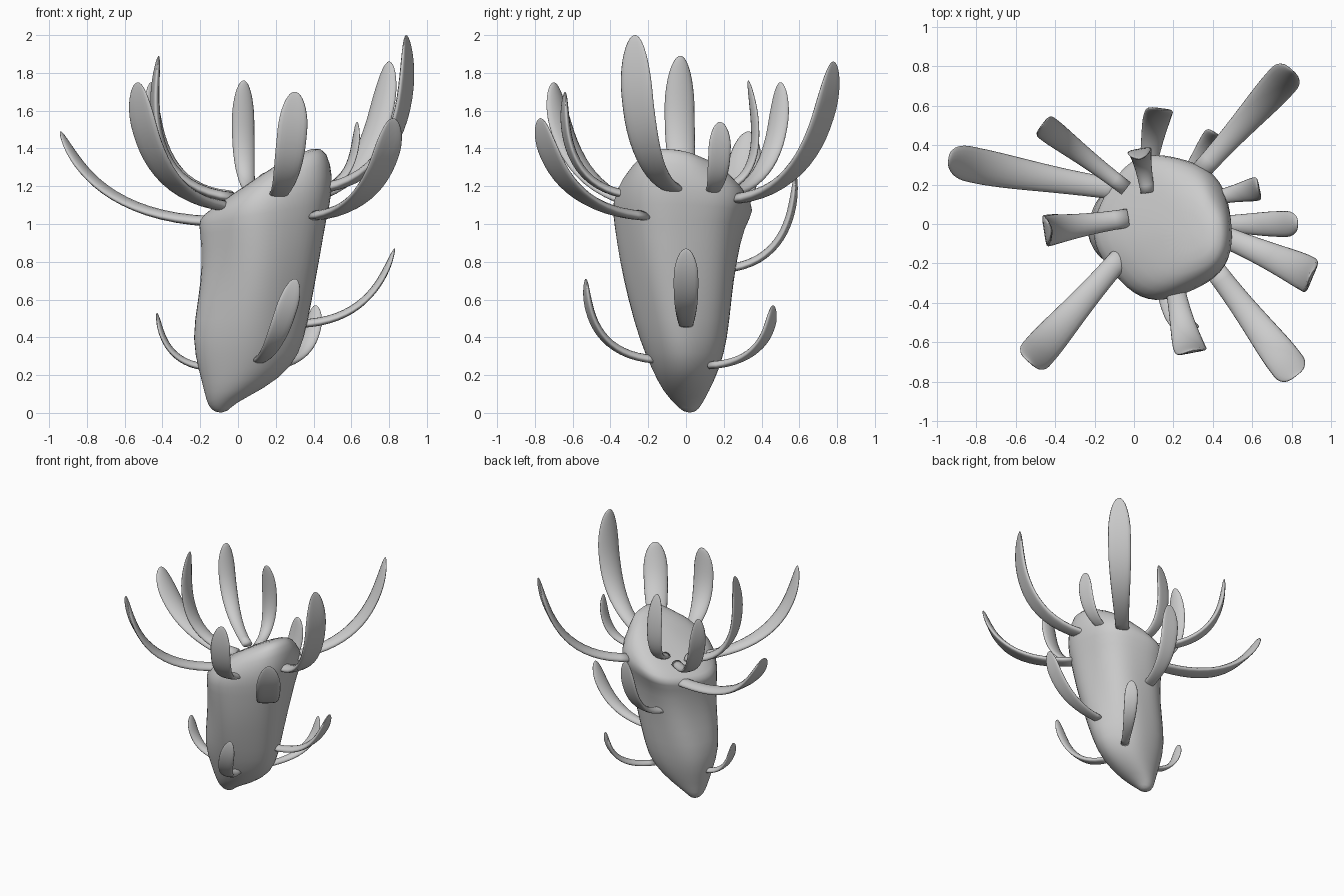
import bpy, math
from mathutils import Vector


def loft(name, rings, levels):
    """Skin a list of closed rings, cap both ends, smooth."""
    n = len(rings[0])
    verts = [p for r in rings for p in r]
    faces = [(i * n + j, i * n + (j + 1) % n, (i + 1) * n + (j + 1) % n, (i + 1) * n + j)
             for i in range(len(rings) - 1) for j in range(n)]
    faces.append(tuple(reversed(range(n))))
    faces.append(tuple(range(len(verts) - n, len(verts))))
    me = bpy.data.meshes.new(name)
    me.from_pydata(verts, [], faces)
    me.polygons.foreach_set("use_smooth", [True] * len(me.polygons))
    ob = bpy.data.objects.new(name, me)
    bpy.context.collection.objects.link(ob)
    if levels:
        mod = ob.modifiers.new("smooth", 'SUBSURF')
        mod.levels = mod.render_levels = levels
    return ob


# Lumpy tapered body: centre x, y, radius x, y, height, slope along x
sections = [
    (-0.09, 0.02, 0.03, 0.03, 0.00, 0.0),
    (-0.09, 0.015, 0.07, 0.07, 0.045, 0.1),
    (-0.02, 0.00, 0.155, 0.12, 0.11, 0.1),
    (0.04, 0.00, 0.25, 0.18, 0.23, 0.05),
    (0.05, -0.01, 0.30, 0.235, 0.39, 0.0),
    (0.09, -0.025, 0.30, 0.275, 0.60, 0.0),
    (0.125, -0.035, 0.31, 0.31, 0.80, 0.05),
    (0.14, -0.03, 0.335, 0.345, 1.00, 0.1),
    (0.155, -0.01, 0.36, 0.38, 1.10, 0.22),
    (0.18, -0.01, 0.325, 0.335, 1.20, 0.38),
    (0.25, -0.03, 0.21, 0.23, 1.305, 0.52),
    (0.28, -0.04, 0.07, 0.08, 1.345, 0.48),
]
SEG = 28
body = []
for cx, cy, rx, ry, z, slope in sections:
    ring = []
    for j in range(SEG):
        a = 2 * math.pi * j / SEG
        k = 1 + 0.035 * math.cos(5 * a + 2.5 * z) * min(1, z * 2)
        if z > 1.15:  # hollow in the back-right shoulder
            k -= 0.15 * math.exp(-((a - 0.6) / 0.35) ** 2)
        x, y = rx * k * math.cos(a), ry * k * math.sin(a)
        tilt_y = -0.13 * max(0, min(1, (z - 1.0) * 4))
        ring.append((cx + x, cy + y, z + slope * x + tilt_y * y))
    body.append(ring)
loft("body", body, 1)


def blade(name, base, tip, width, bulge_x, bulge_y=None, lift=0.06):
    """Curved leaf leaving the body sideways and sweeping upward."""
    p0, p2 = Vector(base), Vector(tip)
    d = p2 - p0
    by = bulge_x if bulge_y is None else bulge_y
    p1 = p0 + Vector((d.x * bulge_x, d.y * by, d.z * lift))
    side = Vector((p0.y - p1.y, p1.x - p0.x, 0)).normalized()
    thick = 0.013 + 0.015 * d.length
    rings = []
    for i in range(23):
        t = min(math.sin(math.pi / 2 * i / 22), 0.9995)
        p = p0 * (1 - t) ** 2 + p1 * 2 * t * (1 - t) + p2 * t * t
        tan = ((p1 - p0) * (1 - t) + (p2 - p1) * t).normalized()
        nrm = tan.cross(side).normalized()
        s = min(1, t / 0.7)
        end = math.sqrt(1 - ((t - 0.78) / 0.22) ** 2) if t > 0.78 else 1
        hw = width / 2 * (0.6 + 0.4 * s * s * (3 - 2 * s)) * end
        th = thick * (1 - 0.25 * t) * end
        ring = []
        for j in range(16):
            a = 2 * math.pi * j / 16
            c = math.cos(a)
            up = math.sin(a) * th - 0.14 * hw * (c * c - 0.5)
            ring.append(p + side * hw * c + nrm * up)
        rings.append(ring)
    loft(name, rings, 0)


# Base point, tip point, width, outward bulge (x, y), lift
blades = [
    # crown
    ((0.40, -0.04, 1.18), (0.89, -0.27, 2.00), 0.18, 1.10, 0.98),
    ((-0.03, 0.03, 1.14), (-0.42, -0.03, 1.89), 0.16, 1.30),
    ((-0.05, -0.15, 1.09), (-0.53, -0.70, 1.75), 0.18, 0.90),
    ((0.20, -0.28, 1.15), (0.30, -0.64, 1.70), 0.16, 0.75, 1.10),
    ((0.40, -0.22, 1.04), (0.82, -0.77, 1.56), 0.18, 0.85),
    ((-0.05, 0.17, 1.01), (-0.94, 0.33, 1.49), 0.18, 0.78, 0.65, -0.02),
    ((-0.04, 0.18, 1.15), (-0.46, 0.50, 1.75), 0.13, 1.00),
    ((0.07, 0.16, 1.18), (0.03, 0.33, 1.76), 0.12, 1.3, 1.75),
    ((0.33, 0.26, 1.13), (0.80, 0.78, 1.86), 0.17, 0.85),
    ((0.40, 0.13, 1.17), (0.63, 0.18, 1.54), 0.12, 1.00),
    # lower stem
    ((0.06, 0.20, 0.76), (0.14, 0.58, 1.27), 0.14, 0.6, 1.00),
    ((0.33, 0.00, 0.47), (0.83, 0.00, 0.87), 0.13, 0.78, 0.78, 0.03),
    ((0.11, -0.16, 0.28), (0.30, -0.53, 0.71), 0.12, 0.45, 1.00),
    ((0.20, 0.13, 0.25), (0.41, 0.46, 0.57), 0.10, 0.95),
    ((-0.16, 0.00, 0.24), (-0.43, 0.00, 0.53), 0.10, 0.90),
]
for i, args in enumerate(blades):
    blade(f"{'crown' if i < 10 else 'stem'}_leaf_{i + 1:02d}", *args)
